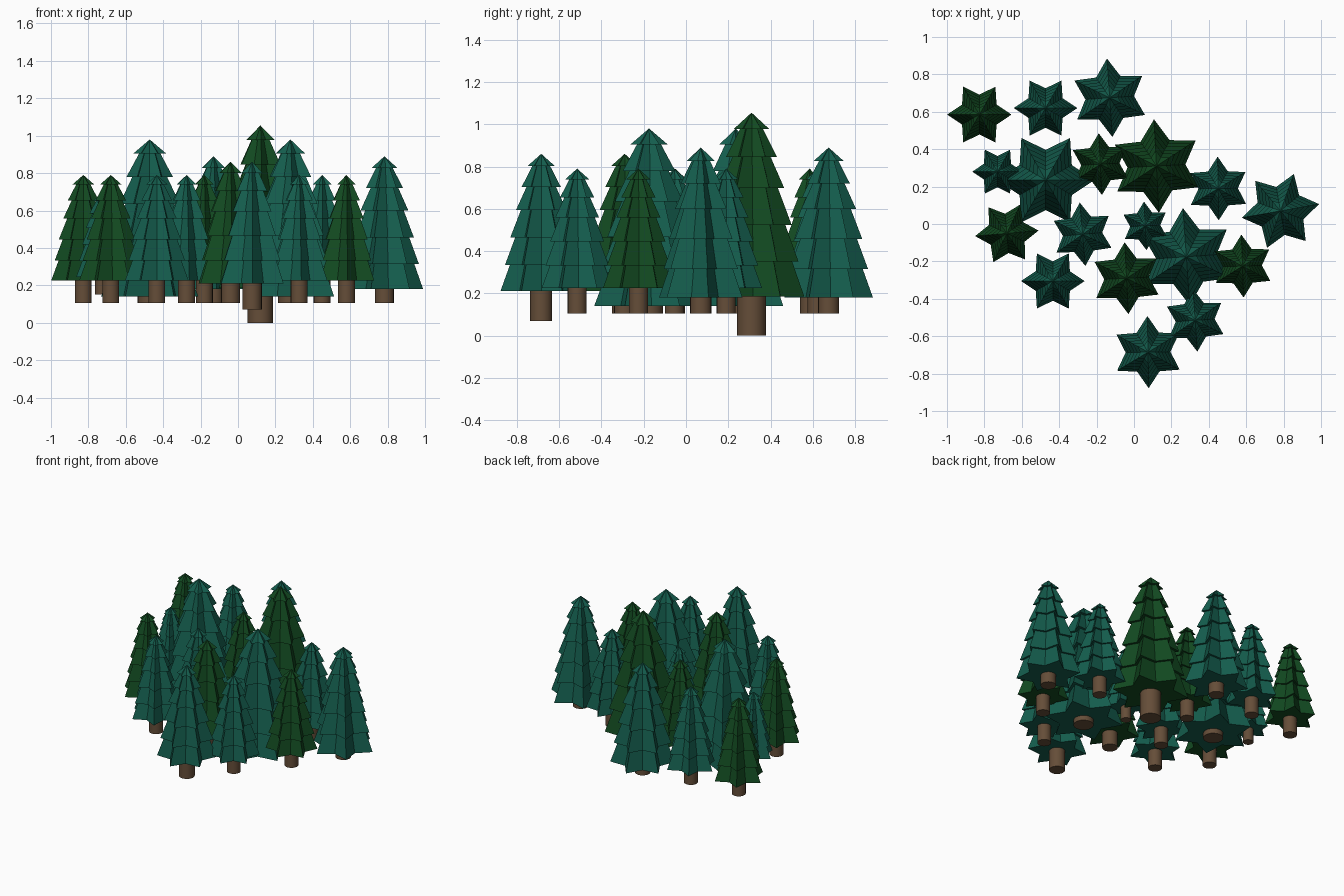
import bpy, bmesh
from math import pi, cos, sin, radians

if "Cube" in bpy.data.objects:
    bpy.data.objects.remove(bpy.data.objects["Cube"])


def material(name, rgb):
    m = bpy.data.materials.new(name)
    m.diffuse_color = (*rgb, 1)
    m.use_nodes = True
    m.node_tree.nodes["Principled BSDF"].inputs["Base Color"].default_value = m.diffuse_color
    return m


TEAL = material("teal_needles", (0.007, 0.11, 0.075))
DARK = material("dark_needles", (0.006, 0.068, 0.015))
BARK = material("bark", (0.13, 0.075, 0.04))

# skirts of one tree: (drop below the tip, outer radius), as fractions
TIERS = [(0.09, 0.34), (0.24, 0.48), (0.41, 0.62), (0.61, 0.76), (0.81, 0.89), (1.0, 1.0)]
INNER = 0.62   # valley radius of the six-pointed star


def star(bm, x, y, z, r, rot):
    return [bm.verts.new((x + r * (INNER if i % 2 else 1) * cos(rot + i * pi / 6),
                          y + r * (INNER if i % 2 else 1) * sin(rot + i * pi / 6), z))
            for i in range(12)]


def finish(bm, name, mat):
    bmesh.ops.recalc_face_normals(bm, faces=bm.faces)
    me = bpy.data.meshes.new(name)
    bm.to_mesh(me)
    bm.free()
    me.materials.append(mat)
    ob = bpy.data.objects.new(name, me)
    bpy.context.collection.objects.link(ob)
    return ob


def foliage(name, x, y, r, rot, top, base, mat):
    bm = bmesh.new()
    h = top - base
    tip = bm.verts.new((x, y, top))
    rings = []
    for k, (drop, rad) in enumerate(TIERS):
        if k:   # narrower top of this skirt, tucked under the one above
            rings.append(star(bm, x, y, top - h * TIERS[k - 1][0],
                              r * (TIERS[k - 1][1] - 0.12), rot))
        rings.append(star(bm, x, y, top - h * drop, r * rad, rot))
    for i in range(12):
        bm.faces.new((tip, rings[0][i], rings[0][(i + 1) % 12]))
        for a, b in zip(rings, rings[1:]):
            bm.faces.new((a[i], b[i], b[(i + 1) % 12], a[(i + 1) % 12]))
    # flat underside
    bm.faces.new(rings[-1])
    finish(bm, name, mat)


def trunk(name, x, y, r, bottom, top):
    bpy.ops.mesh.primitive_cylinder_add(vertices=20, radius=r, depth=top - bottom,
                                        location=(x, y, (top + bottom) / 2))
    ob = bpy.context.object
    ob.name = name
    ob.data.materials.append(BARK)
    bpy.ops.object.shade_smooth_by_angle(angle=radians(40))


# tree sizes: tip height, skirt height, trunk radius, trunk bottom
KINDS = {
    "sapling": (0.69, 0.245, 0.034, 0.15),
    "small": (0.79, 0.225, 0.045, 0.105),
    "medium": (0.86, 0.21, 0.05, 0.105),
    "front": (0.86, 0.21, 0.052, 0.07),
    "tall": (0.89, 0.18, 0.05, 0.105),
    "large": (0.98, 0.14, 0.065, 0.105),
    "giant": (1.055, 0.185, 0.068, 0.0),
}
# x, y, foliage radius, rotation, kind, colour
TREES = [
    (-0.827, 0.585, 0.172, 0, "small", DARK),
    (-0.473, 0.62, 0.17, 0, "small", TEAL),
    (-0.13, 0.675, 0.21, 34, "tall", TEAL),
    (-0.73, 0.28, 0.135, 0, "sapling", TEAL),
    (-0.472, 0.235, 0.26, 0, "large", TEAL),
    (-0.18, 0.32, 0.165, 33, "small", DARK),
    (0.12, 0.31, 0.25, 33, "giant", DARK),
    (0.45, 0.19, 0.17, 31, "small", TEAL),
    (0.783, 0.07, 0.21, 10, "tall", TEAL),
    (-0.68, -0.05, 0.17, 5, "small", DARK),
    (-0.275, -0.055, 0.17, 35, "small", TEAL),
    (0.06, -0.01, 0.13, 33, "sapling", TEAL),
    (0.28, -0.175, 0.26, 34, "large", TEAL),
    (0.58, -0.225, 0.168, 32, "small", DARK),
    (-0.04, -0.29, 0.192, 33, "medium", DARK),
    (-0.434, -0.305, 0.17, 0, "small", TEAL),
    (0.327, -0.515, 0.168, 34, "small", TEAL),
    (0.075, -0.685, 0.193, 31, "front", TEAL),
]

for n, (x, y, r, rot, kind, mat) in enumerate(TREES, 1):
    top, base, tr, bottom = KINDS[kind]
    foliage(f"foliage_{n}", x, y, r, radians(rot), top, base, mat)
    trunk(f"trunk_{n}", x, y, tr, bottom, base + 0.03)
